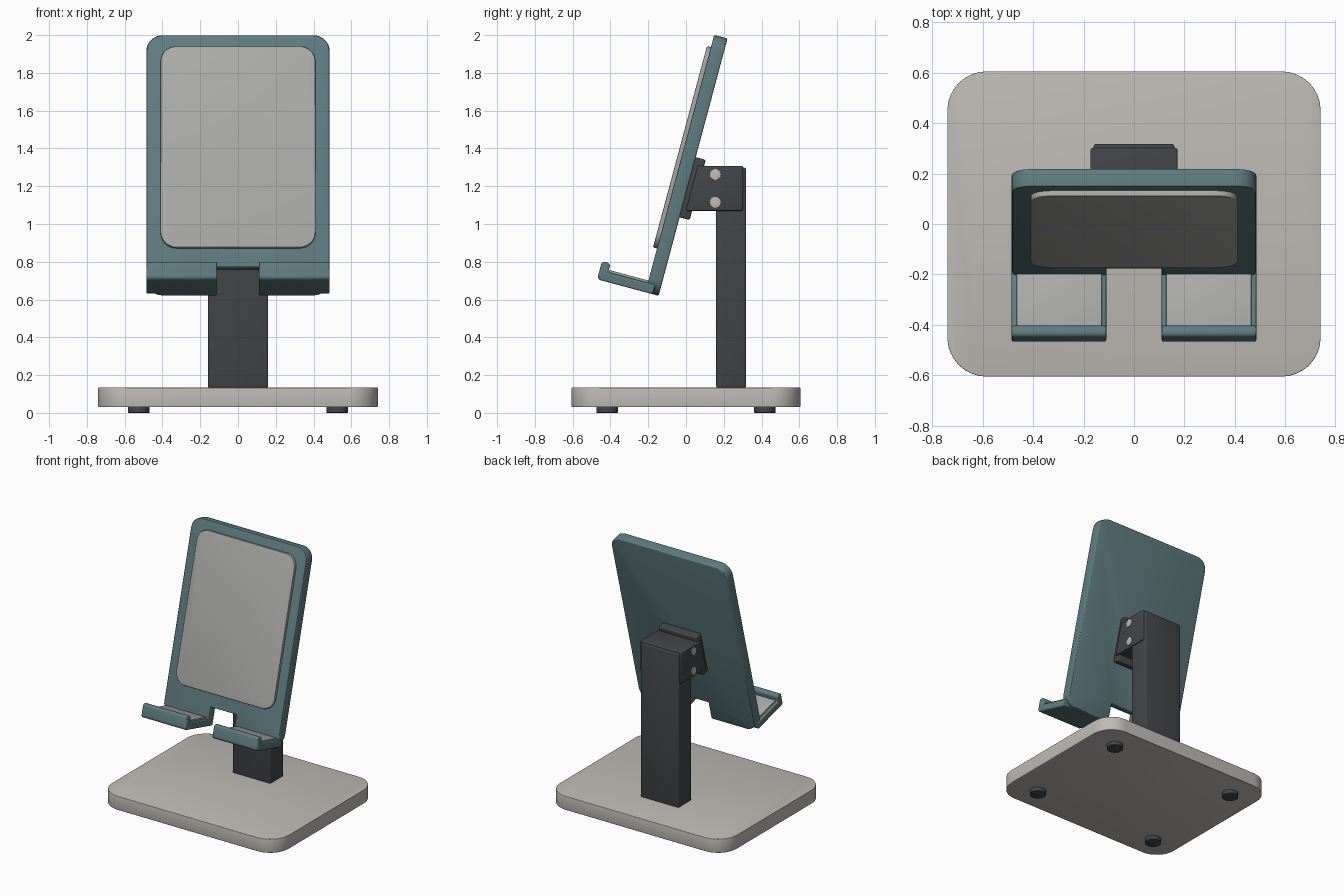
import bpy, bmesh, math
from mathutils import Matrix, Vector

if "Cube" in bpy.data.objects:
    bpy.data.objects.remove(bpy.data.objects["Cube"])

TILT = math.radians(15)
S, C = math.sin(TILT), math.cos(TILT)


def frame(a, b, c, origin=(0, 0, 0)):
    """Matrix whose local axes are a, b, c."""
    m = Matrix((a, b, c)).transposed().to_4x4()
    m.translation = origin
    return m


X, UP, FWD = (1, 0, 0), (0, S, C), (0, -C, S)
HEEL = (0, -0.145, 0.62)                      # lower back edge of the tilted panel
FLAT = Matrix.Identity(4)
PANEL = frame(X, UP, FWD, HEEL)               # x, along panel, out of panel
TRAY = frame(FWD, UP, (-1, 0, 0), HEEL)       # panel side profile, across
SIDE = frame((0, 1, 0), (0, 0, 1), X)         # y, z profile, across


def material(name, rgb):
    m = bpy.data.materials.new(name)
    m.diffuse_color = (*rgb, 1)
    m.use_nodes = True
    m.node_tree.nodes["Principled BSDF"].inputs["Base Color"].default_value = m.diffuse_color
    return m


TEAL = material("teal", (0.115, 0.2, 0.215))
DARK = material("charcoal", (0.055, 0.06, 0.065))
STONE = material("stone", (0.52, 0.5, 0.47))
PAD = material("pad_grey", (0.4, 0.4, 0.39))


def fillet(corners, seg=8):
    """Outline from (x, y, radius) corners."""
    out = []
    for i, (x, y, r) in enumerate(corners):
        p = Vector((x, y, 0))
        if r == 0:
            out.append(p)
            continue
        a = (Vector((*corners[i - 1][:2], 0)) - p).normalized()
        b = (Vector((*corners[(i + 1) % len(corners)][:2], 0)) - p).normalized()
        half = a.angle(b) / 2
        t = r / math.tan(half)
        c = p + (a + b).normalized() * r / math.sin(half)
        s, e = (p + a * t - c).normalized(), (p + b * t - c).normalized()
        out += [c + s.slerp(e, k / seg).normalized() * r for k in range(seg + 1)]
    return out


def rect(x0, x1, y0, y1, r=0):
    return fillet([(x0, y0, r), (x1, y0, r), (x1, y1, r), (x0, y1, r)])


def circle(x, y, r, n=32):
    return [Vector((x + r * math.cos(2 * math.pi * k / n),
                    y + r * math.sin(2 * math.pi * k / n), 0)) for k in range(n)]


def prism(name, outline, lo, hi, matrix, mat, bevel=0.0):
    """Extrude an outline, soften its sharp edges, and place it."""
    bm = bmesh.new()
    face = bm.faces.new([bm.verts.new((p.x, p.y, lo)) for p in outline])
    ext = bmesh.ops.extrude_face_region(bm, geom=[face])["geom"]
    bmesh.ops.translate(bm, vec=(0, 0, hi - lo),
                        verts=[g for g in ext if isinstance(g, bmesh.types.BMVert)])
    bmesh.ops.recalc_face_normals(bm, faces=bm.faces[:])
    if bevel:
        sharp = [e for e in bm.edges if e.calc_face_angle(0) > math.radians(35)]
        bmesh.ops.bevel(bm, geom=sharp, offset=bevel, segments=3, profile=0.5,
                        affect='EDGES', clamp_overlap=True)
    bm.transform(matrix)
    bmesh.ops.recalc_face_normals(bm, faces=bm.faces[:])
    me = bpy.data.meshes.new(name)
    bm.to_mesh(me)
    bm.free()
    me.materials.append(mat)
    ob = bpy.data.objects.new(name, me)
    bpy.context.collection.objects.link(ob)
    bpy.ops.object.select_all(action='DESELECT')
    ob.select_set(True)
    bpy.context.view_layer.objects.active = ob
    bpy.ops.object.shade_smooth_by_angle(angle=math.radians(30))
    return ob


# Base and feet
prism("base", rect(-0.74, 0.74, -0.605, 0.605, 0.155), 0.03, 0.135, FLAT, STONE, 0.004)
for sx, nx in ((-1, "left"), (1, "right")):
    for sy, ny in ((-1, "front"), (1, "back")):
        prism(f"foot_{ny}_{nx}", circle(sx * 0.525, sy * 0.418, 0.057), 0, 0.034, FLAT, DARK, 0.004)

# Post and hinge
prism("post", rect(-0.16, 0.16, 0.16, 0.318), 0.132, 1.298, FLAT, DARK, 0.01)
prism("hinge_bracket",
      fillet([(0.0, 1.07, 0), (0.302, 1.07, 0), (0.302, 1.308, 0), (0.062, 1.308, 0)]),
      -0.172, 0.172, SIDE, DARK, 0.008)
prism("mount_plate", rect(-0.16, 0.16, 0.43, 0.76), -0.055, 0.005, PANEL, DARK, 0.01)
for sx, nx in ((-1, "left"), (1, "right")):
    for z, nz in ((1.115, "lower"), (1.262, "upper")):
        prism(f"hinge_pin_{nz}_{nx}", circle(0.155, z, 0.03),
              sx * 0.172 - 0.006, sx * 0.172 + 0.006, SIDE, STONE, 0.002)

# Tilted back panel with cable notch
R = 0.085
prism("back_panel",
      fillet([(-0.485, 0, R), (-0.11, 0, 0), (-0.11, 0.14, 0), (0.11, 0.14, 0),
              (0.11, 0, 0), (0.485, 0, R), (0.485, 1.41, R), (-0.485, 1.41, R)]),
      0, 0.073, PANEL, TEAL, 0.008)
prism("panel_pad", rect(-0.41, 0.41, 0.24, 1.343, 0.085), 0.07, 0.095, PANEL, PAD, 0.004)

# Support trays with upturned lips
for sx, nx in ((-1, "left"), (1, "right")):
    lo, hi = sorted((sx * 0.11, sx * 0.485))
    prism(f"tray_{nx}",
          fillet([(0.03, 0, 0.015), (0.337, 0, 0.02), (0.337, 0.1, 0.018), (0.29, 0.1, 0.018),
                  (0.29, 0.052, 0), (0.03, 0.052, 0.015)], 6),
          lo, hi, TRAY, TEAL, 0.008)
    lo, hi = sorted((sx * 0.127, sx * 0.465))
    prism(f"tray_pad_{nx}", rect(0.07, 0.287, 0.045, 0.064), lo, hi, TRAY, PAD, 0.003)
